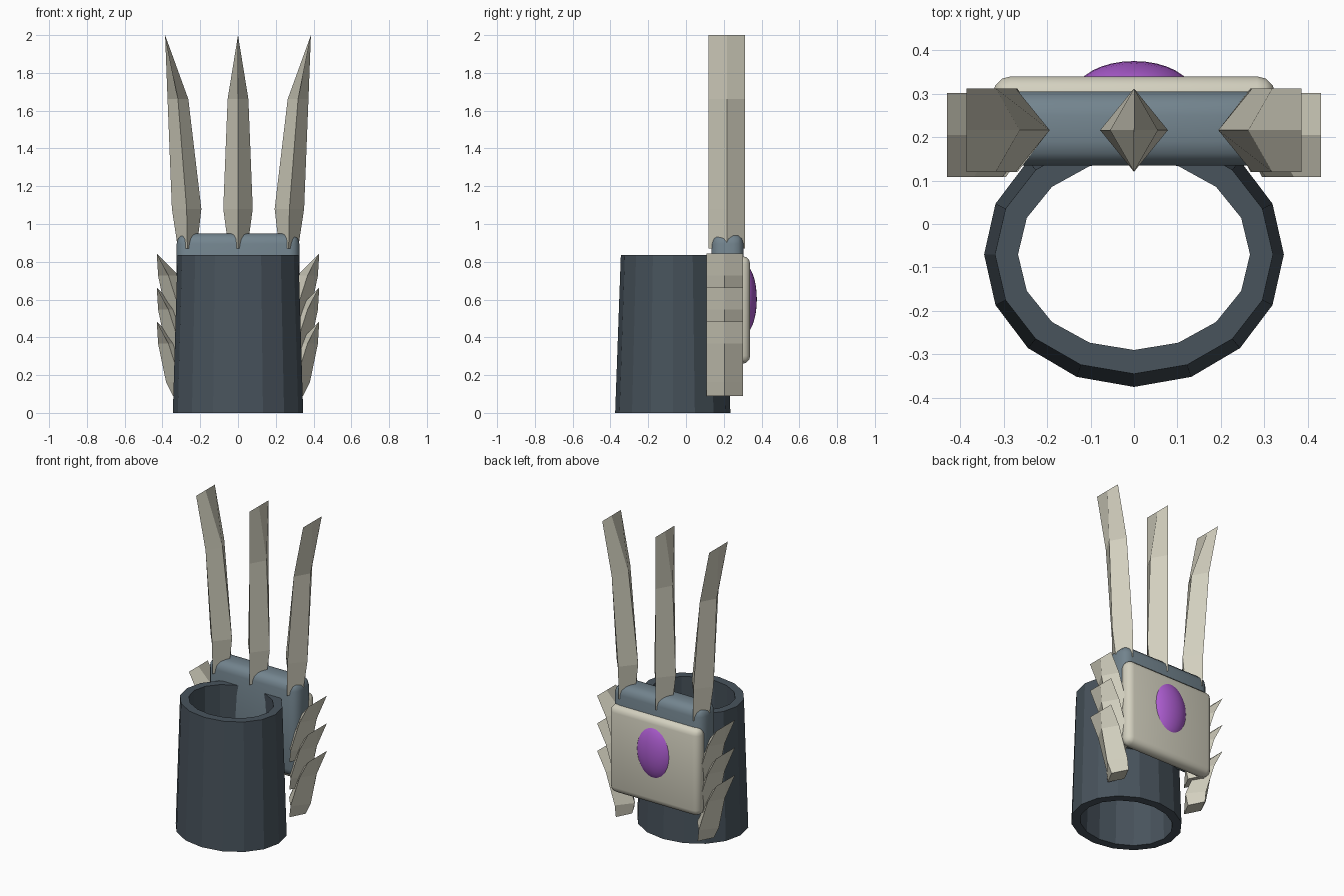
import bpy, bmesh, math
from mathutils import Matrix

if "Cube" in bpy.data.objects:
    bpy.data.objects.remove(bpy.data.objects["Cube"])


def material(name, rgb):
    m = bpy.data.materials.new(name)
    m.diffuse_color = (*rgb, 1)
    m.use_nodes = True
    m.node_tree.nodes["Principled BSDF"].inputs["Base Color"].default_value = m.diffuse_color
    return m


BONE = material("bone", (0.65, 0.63, 0.52))
STEEL = material("blue_grey_steel", (0.17, 0.23, 0.27))
DARK = material("dark_slate", (0.065, 0.087, 0.108))
PURPLE = material("purple_gem", (0.42, 0.11, 0.64))


def finish(name, bm, mat, smooth=False):
    bmesh.ops.recalc_face_normals(bm, faces=bm.faces)
    me = bpy.data.meshes.new(name)
    bm.to_mesh(me)
    bm.free()
    me.materials.append(mat)
    ob = bpy.data.objects.new(name, me)
    bpy.context.collection.objects.link(ob)
    if smooth:
        bpy.ops.object.select_all(action='DESELECT')
        ob.select_set(True)
        bpy.context.view_layer.objects.active = ob
        bpy.ops.object.shade_smooth_by_angle(angle=math.radians(35))
    return ob


def rounded_box(name, lo, hi, bevel, mat):
    bm = bmesh.new()
    size = [b - a for a, b in zip(lo, hi)]
    mid = [(a + b) / 2 for a, b in zip(lo, hi)]
    bmesh.ops.create_cube(bm, size=1, matrix=Matrix.Translation(mid) @ Matrix.Diagonal((*size, 1)))
    bmesh.ops.bevel(bm, geom=bm.edges[:], offset=bevel, segments=3, profile=0.5, affect='EDGES')
    return finish(name, bm, mat, True)


def blade(name, sections, y0, y1):
    """Diamond-section blade ending in a straight edge; sections are (z, centre x, half width)."""
    bm = bmesh.new()
    ym = (y0 + y1) / 2
    rings = []
    for z, x, w in sections:
        rings.append([bm.verts.new(p) for p in
                      ((x, y0, z), (x + w, ym, z), (x, y1, z), (x - w, ym, z))])
    for a, b in zip(rings, rings[1:]):
        for i in range(4):
            j = (i + 1) % 4
            bm.faces.new((a[i], a[j], b[j], b[i]))
    bm.faces.new(rings[0])
    bmesh.ops.remove_doubles(bm, verts=bm.verts, dist=0.0005)
    return finish(name, bm, BONE)


# Hollow tapered arm sleeve: outer bottom, outer top, inner top, inner bottom
bm = bmesh.new()
SIDES = 16
rings = []
for rx, ry, z in ((0.345, 0.305, 0), (0.32, 0.275, 0.835), (0.267, 0.22, 0.835), (0.29, 0.25, 0)):
    rings.append([bm.verts.new((rx * math.cos(2 * math.pi * i / SIDES),
                                -0.07 + ry * math.sin(2 * math.pi * i / SIDES), z))
                  for i in range(SIDES)])
for k in range(4):
    a, b = rings[k], rings[(k + 1) % 4]
    for i in range(SIDES):
        j = (i + 1) % SIDES
        bm.faces.new((a[i], a[j], b[j], b[i]))
finish("arm_sleeve", bm, DARK)

# Hand block and the bone plate on its back
rounded_box("hand_block", (-0.325, 0.135, 0.33), (0.325, 0.305, 0.95), 0.055, STEEL)
rounded_box("back_plate", (-0.325, 0.25, 0.26), (0.325, 0.34, 0.83), 0.042, BONE)

# Oval gem
bm = bmesh.new()
bmesh.ops.create_uvsphere(bm, u_segments=32, v_segments=16, radius=1,
                          matrix=Matrix.Translation((0, 0.30, 0.602)) @ Matrix.Diagonal((0.136, 0.075, 0.19, 1)))
finish("gem", bm, PURPLE, True)

# Three long claws
LEVELS = ((0, 0.05), (0.186, 0.078), (0.70, 0.055), (1, 0))
for name, xs in (("left_claw", (-0.268, -0.272, -0.318, -0.386)),
                 ("middle_claw", (0, 0, 0, 0)),
                 ("right_claw", (0.268, 0.272, 0.318, 0.386))):
    blade(name, [(0.87 + 1.13 * t, x, w) for (t, w), x in zip(LEVELS, xs)], 0.12, 0.312)

# Three overlapping side spikes on each side
for side, s in (("left", -1), ("right", 1)):
    for n in range(3):
        blade(f"{side}_spike_{n + 1}",
              [(0.09 + 0.18 * n + 0.395 * t, s * x, w)
               for (t, w), x in zip(LEVELS, (0.295, 0.303, 0.368, 0.43))], 0.108, 0.302)
